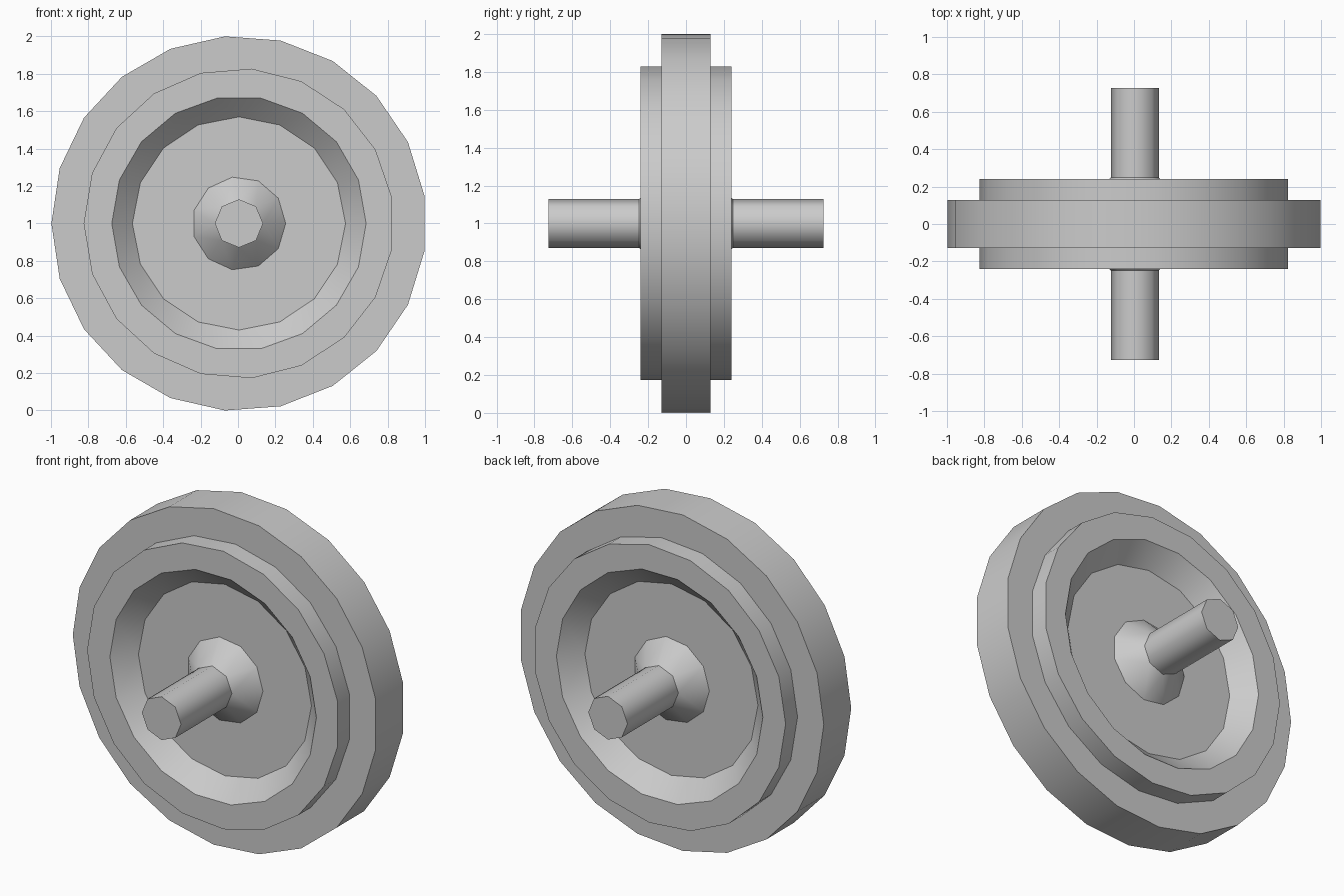
import bpy, bmesh, math

if "Cube" in bpy.data.objects:
    bpy.data.objects.remove(bpy.data.objects["Cube"])

CX, CZ = 0.005, 1.0      # axle centre line
TAU = 2 * math.pi

# Front profile, axle tip to tread: radius, y, sides, first-vertex angle
PROFILE = [
    (0.129, -0.727, 8, 0.0),        # axle tip
    (0.129, -0.248, 8, 0.0),        # axle root
    (0.25, -0.13, 11, 0.0),         # hub flare base
    (0.57, -0.13, 16, 0.0),         # web edge
    (0.68, -0.241, 18, 0.0),        # rim inner edge
    (0.830, -0.241, 19, math.pi),   # rim outer edge
    (0.830, -0.129, 19, math.pi),   # rim meets tread
    (1.0028, -0.129, 21, math.pi),  # tread edge
]


def add_ring(bm, r, y, n, phase):
    """One polygonal ring as (angle, vertex) pairs sorted by angle."""
    ring = []
    for i in range(n):
        a = (phase + TAU * i / n) % TAU
        v = bm.verts.new((CX + r * math.cos(a), y, CZ + r * math.sin(a)))
        ring.append((a, v))
    return sorted(ring, key=lambda p: p[0])


def loft(bm, A, B):
    """Join two rings, using triangles where their side counts differ."""
    n, m = len(A), len(B)
    if n == m:
        return [bm.faces.new((A[i][1], A[(i + 1) % n][1],
                              B[(i + 1) % n][1], B[i][1])) for i in range(n)]

    def mid(R, k):
        c = len(R)
        return sum(R[q % c][0] + TAU * (q // c) for q in (k, k + 1)) / 2

    i = j = 0
    faces = []
    while i < n or j < m:
        if j == m or (i < n and mid(A, i) <= mid(B, j)):
            tri = (A[i % n][1], A[(i + 1) % n][1], B[j % m][1])
            i += 1
        else:
            tri = (A[i % n][1], B[(j + 1) % m][1], B[j % m][1])
            j += 1
        faces.append(bm.faces.new(tri))
    return faces


def lathe(name, specs):
    bm = bmesh.new()
    rings = [add_ring(bm, *s) for s in specs]
    for A, B in zip(rings, rings[1:]):
        for f in loft(bm, A, B):
            f.smooth = True
    for ring in (rings[0], rings[-1]):
        bm.faces.new([v for _, v in ring])
    # Crease every profile corner, keep the turned surfaces smooth
    for ring in rings:
        for k in range(len(ring)):
            e = bm.edges.get((ring[k][1], ring[(k + 1) % len(ring)][1]))
            e.smooth = False
    bmesh.ops.recalc_face_normals(bm, faces=bm.faces)
    me = bpy.data.meshes.new(name)
    bm.to_mesh(me)
    bm.free()
    ob = bpy.data.objects.new(name, me)
    bpy.context.collection.objects.link(ob)
    return ob


# Back half: mirrored profile, with the hub flare turned half a turn
back = [(r, -y, n, math.pi if n == 11 else p) for r, y, n, p in reversed(PROFILE)]
lathe("wheel_with_axle", PROFILE + back)
